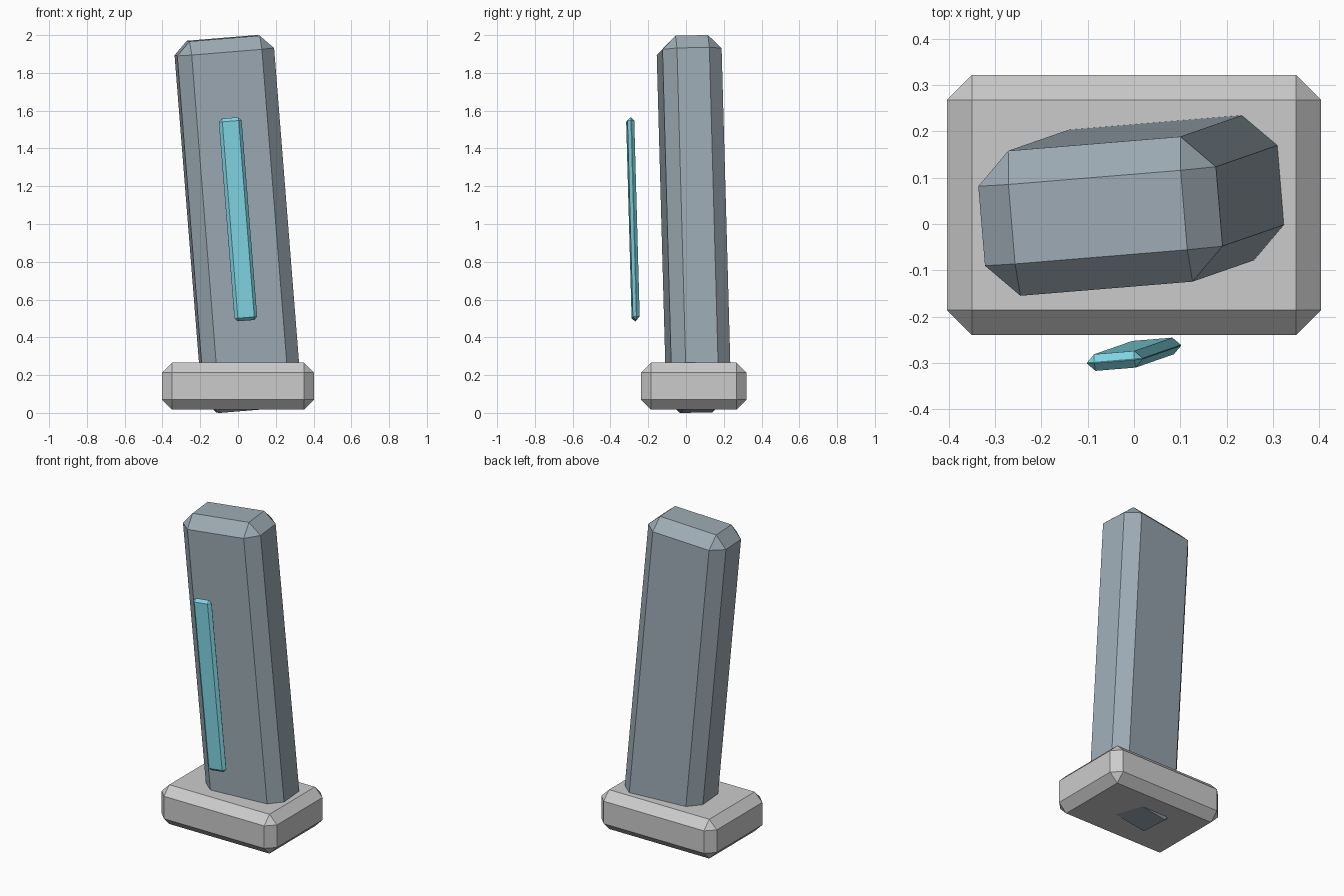
import bpy
from math import radians

if "Cube" in bpy.data.objects:
    bpy.data.objects.remove(bpy.data.objects["Cube"])


def material(name, color):
    mat = bpy.data.materials.new(name)
    mat.diffuse_color = color
    mat.use_nodes = True
    mat.node_tree.nodes["Principled BSDF"].inputs["Base Color"].default_value = mat.diffuse_color
    return mat


def chamfered_box(name, size, location, bevel, tilt=(0, 0, 0), mat=None):
    bpy.ops.mesh.primitive_cube_add(size=1)
    obj = bpy.context.object
    obj.name = name
    obj.scale = size
    bpy.ops.object.transform_apply(scale=True)
    obj.location = location
    obj.rotation_euler = [radians(a) for a in tilt]
    mod = obj.modifiers.new("chamfer", 'BEVEL')
    mod.width = bevel
    mod.segments = 1
    mod.limit_method = 'NONE'
    if mat:
        obj.data.materials.append(mat)
    return obj


LEAN = (1.2, -4.65, 4.7)
slate = material("slate", (0.34, 0.41, 0.46, 1))
cyan = material("cyan", (0.22, 0.68, 0.78, 1))

# Level plinth
chamfered_box("plinth", (0.806, 0.56, 0.248), (0, 0.041, 0.142), 0.053)

# Leaning pillar, passing through the plinth
chamfered_box("pillar", (0.516, 0.314, 1.974), (0, 0.042, 1.0), 0.071, LEAN, slate)

# Floating strip in front of the pillar, with the same lean
chamfered_box("front_strip", (0.121, 0.036, 1.077), (0, -0.281, 1.025), 0.017, LEAN, cyan)
